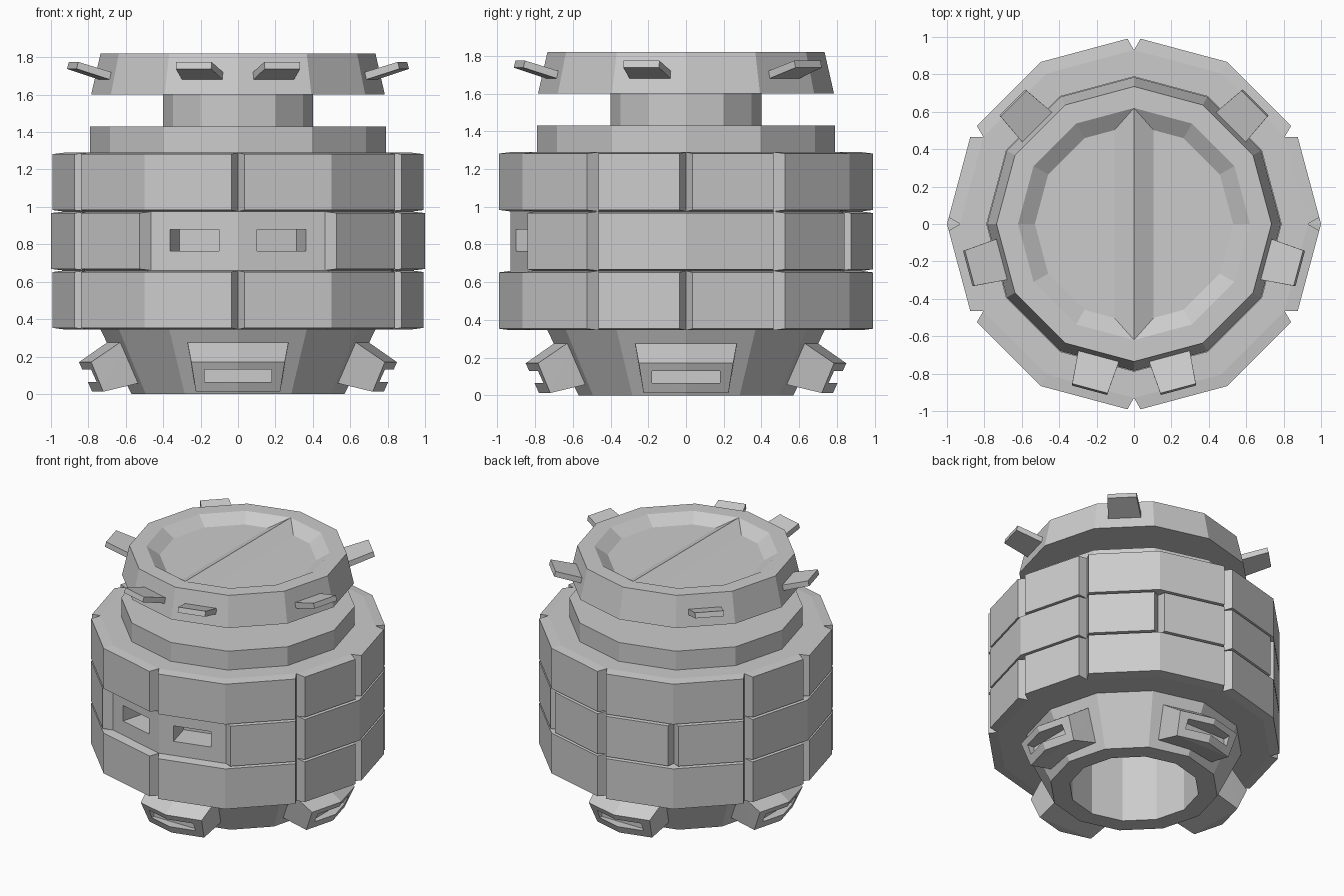
import bpy, bmesh
from math import sin, cos, radians

if "Cube" in bpy.data.objects:
    bpy.data.objects.remove(bpy.data.objects["Cube"])


def polar(r, t, z, az):
    """Point at radius r, sideways offset t, height z, facing azimuth az (degrees)."""
    a = radians(az)
    return (r * cos(a) - t * sin(a), r * sin(a) + t * cos(a), z)


def finish(bm, name):
    bmesh.ops.recalc_face_normals(bm, faces=bm.faces)
    me = bpy.data.meshes.new(name)
    bm.to_mesh(me)
    bm.free()
    ob = bpy.data.objects.new(name, me)
    bpy.context.collection.objects.link(ob)
    return ob


def lathe(name, profile, n=12):
    """Revolve (r, z) points into n flat sides and cap both ends."""
    bm = bmesh.new()
    rings = [[bm.verts.new(polar(r, 0, z, i * 360 / n)) for i in range(n)] for r, z in profile]
    for a, b in zip(rings, rings[1:]):
        for i in range(n):
            j = (i + 1) % n
            bm.faces.new((a[i], a[j], b[j], b[i]))
    bm.faces.new(rings[0])
    bm.faces.new(rings[-1])
    return finish(bm, name)


def hull(name, pts):
    bm = bmesh.new()
    for p in pts:
        bm.verts.new(p)
    bmesh.ops.convex_hull(bm, input=bm.verts)
    bmesh.ops.dissolve_limit(bm, angle_limit=radians(0.5), verts=bm.verts, edges=bm.edges)
    return finish(bm, name)


def box(name, az, r0, r1, half, z0, z1):
    return hull(name, [polar(r, t, z, az) for r in (r0, r1) for t in (-half, half) for z in (z0, z1)])


def cut(ob, cutter):
    mod = ob.modifiers.new("cut", 'BOOLEAN')
    mod.operation, mod.solver, mod.object = 'DIFFERENCE', 'EXACT', cutter
    bpy.context.view_layer.update()
    me = bpy.data.meshes.new_from_object(ob.evaluated_get(bpy.context.evaluated_depsgraph_get()))
    ob.modifiers.clear()
    ob.data = me
    bpy.data.objects.remove(cutter)


# Hollow tapered base and solid body core, with two eye slots in the front
body = lathe("body_core", [(.44, .64), (.44, 0), (.57, 0), (.735, .345), (.93, .345), (.93, 1.29)])
for az in (-75, -105):
    cut(body, box("eye_cutter", az, .70, 1.1, .135, .765, .88))

# Collar, neck and dished head
lathe("collar_and_neck", [(.79, 1.28), (.79, 1.43), (.40, 1.43), (.40, 1.61)])
lathe("head", [(.39, 1.6), (.785, 1.6), (.735, 1.82), (.62, 1.82), (.53, 1.76)])
hull("head_ridge", [(0, s * .62, 1.82) for s in (-1, 1)] +
     [(x, s * .51, 1.757) for x in (-.11, .11) for s in (-1, 1)])


# Armour bricks: each spans between two azimuths, with bevelled edges
def brick(name, a0, a1, z0, z1, gap=.07, inset=.008):
    angles = list(range(a0, a1 + 1, 30))
    pts = []
    for z, zo in ((z0, z0 + inset), (z1, z1 - inset)):
        pts += [polar(.93, 0, z, a) for a in angles]
        outer = [polar(1, 0, zo, a) for a in angles]
        ends = [(outer[0], outer[1]), (outer[-1], outer[-2])]
        pts += outer[1:-1]
        pts += [tuple(p + (q - p) * gap for p, q in zip(e, f)) for e, f in ends]
    hull(name, pts)


outer_row = [-90, -30, 0, 30, 90, 150, 180, 210, 270]
middle_row = [-60, -30, 30, 60, 90, 120, 150, 210, 240]
for row, z0, z1, stops in (("lower", .345, .66, outer_row),
                           ("middle", .66, .975, middle_row),
                           ("upper", .975, 1.29, outer_row)):
    for a0, a1 in zip(stops, stops[1:]):
        brick(row + "_brick", a0, a1, z0, z1)

# Upturned tabs around the head
for az in (-105, -75, -15, 45, 135, 195):
    hull("head_tab", [polar(r, s * t, z, az) for s in (-1, 1) for r, t, z in
                      ((.69, .116, 1.665), (.69, .116, 1.708), (.92, .098, 1.738), (.91, .098, 1.775))])

# Four slotted feet: (radius at middle, radius at ends, half width, height)
foot_profile = [(.66, .59, .275, .303), (.85, .785, .25, .17),
                (.78, .72, .225, .012), (.55, .50, .235, .065)]
for az in (0, 90, 180, 270):
    pts = []
    for rm, re, t, z in foot_profile:
        pts += [polar(rm, 0, z, az), polar(re, t, z, az), polar(re, -t, z, az)]
    foot = hull("foot", pts)
    cut(foot, box("slot_cutter", az, .73, 1.0, .18, .065, .13))
